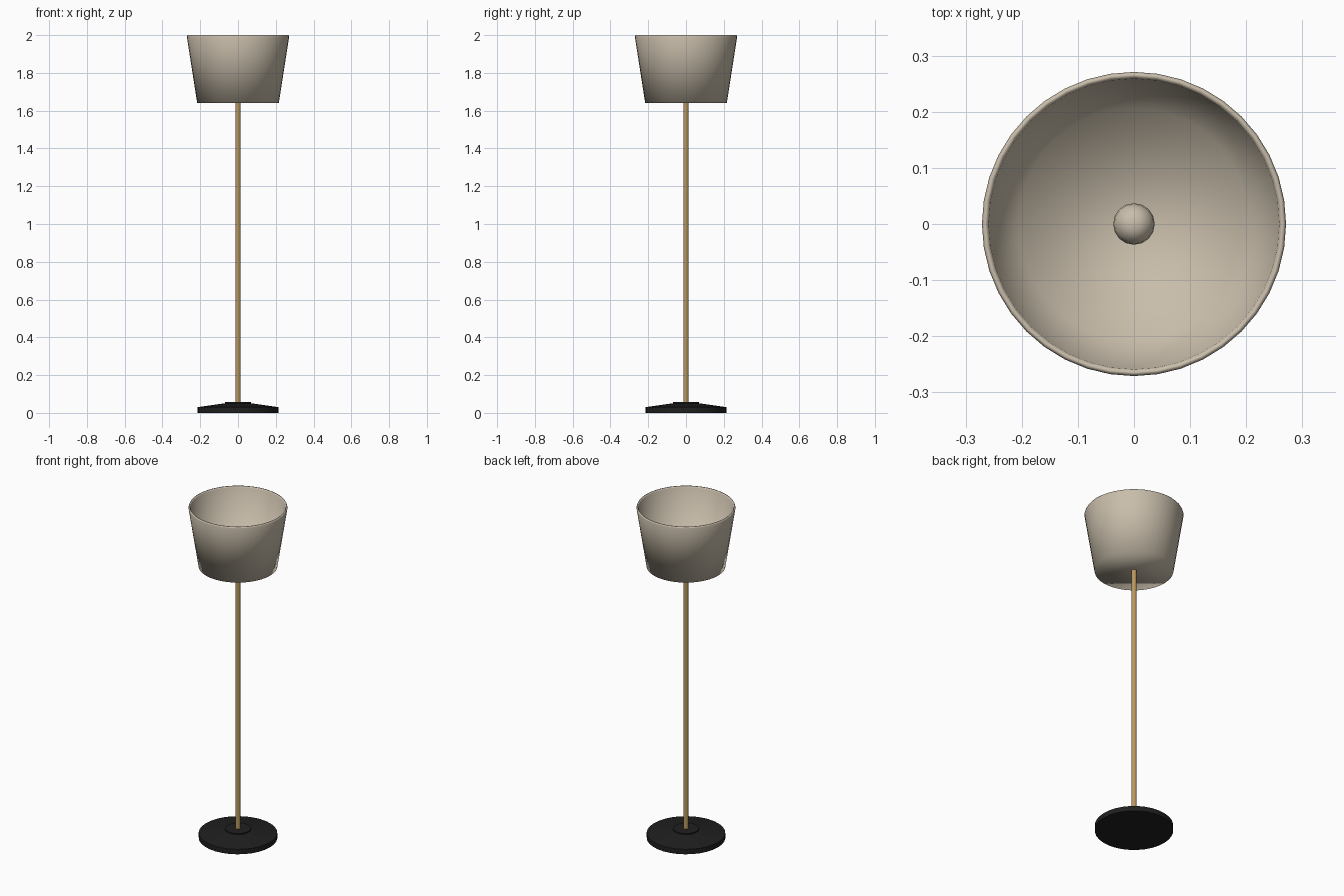
import bpy, bmesh, math

if "Cube" in bpy.data.objects:
    bpy.data.objects.remove(bpy.data.objects["Cube"])


def material(name, rgb):
    m = bpy.data.materials.new(name)
    m.diffuse_color = (*rgb, 1)
    m.use_nodes = True
    m.node_tree.nodes["Principled BSDF"].inputs["Base Color"].default_value = m.diffuse_color
    return m


FABRIC = material("warm_linen", (0.58, 0.51, 0.405))
BRASS = material("brass", (0.49, 0.31, 0.11))
BLACK = material("black_metal", (0.014, 0.014, 0.014))


def lathe(name, profile, sides, mat, angle=None):
    """Stack rings of (radius, z) and close both ends with a flat cap."""
    bm = bmesh.new()
    rings = []
    for r, z in profile:
        rings.append([bm.verts.new((r * math.cos(2 * math.pi * i / sides),
                                    r * math.sin(2 * math.pi * i / sides), z))
                      for i in range(sides)])
    for a, b in zip(rings, rings[1:]):
        for i in range(sides):
            j = (i + 1) % sides
            bm.faces.new((a[i], a[j], b[j], b[i]))
    bm.faces.new(rings[0][::-1])
    bm.faces.new(rings[-1])
    bmesh.ops.recalc_face_normals(bm, faces=bm.faces[:])
    me = bpy.data.meshes.new(name)
    bm.to_mesh(me)
    bm.free()
    me.materials.append(mat)
    ob = bpy.data.objects.new(name, me)
    bpy.context.collection.objects.link(ob)
    me.shade_smooth()
    if angle is not None:
        bpy.ops.object.select_all(action='DESELECT')
        ob.select_set(True)
        bpy.context.view_layer.objects.active = ob
        bpy.ops.object.shade_smooth_by_angle(angle=math.radians(angle))
    return ob


# weighted foot: low disc, shallow cone and a collar
lathe("base", [(0.215, 0), (0.215, 0.03), (0.07, 0.051), (0.07, 0.058)],
      32, BLACK, 30)

# upright, running up through the shade floor to the bulb
lathe("pole", [(0.0145, 0.05), (0.0145, 1.69)], 16, BRASS, 30)

# flared shade: outer wall, rounded rim, inner wall and flat floor
lathe("shade", [(0.216, 1.64), (0.271, 1.992), (0.268, 2.0), (0.263, 2.0),
                (0.259, 1.993), (0.206, 1.652)], 40, FABRIC)

# bulb on top of the pole
R, ZC = 0.037, 1.715
lathe("bulb", [(R * math.sin(math.pi * k / 10), ZC - R * math.cos(math.pi * k / 10))
               for k in range(1, 10)], 16, FABRIC)
